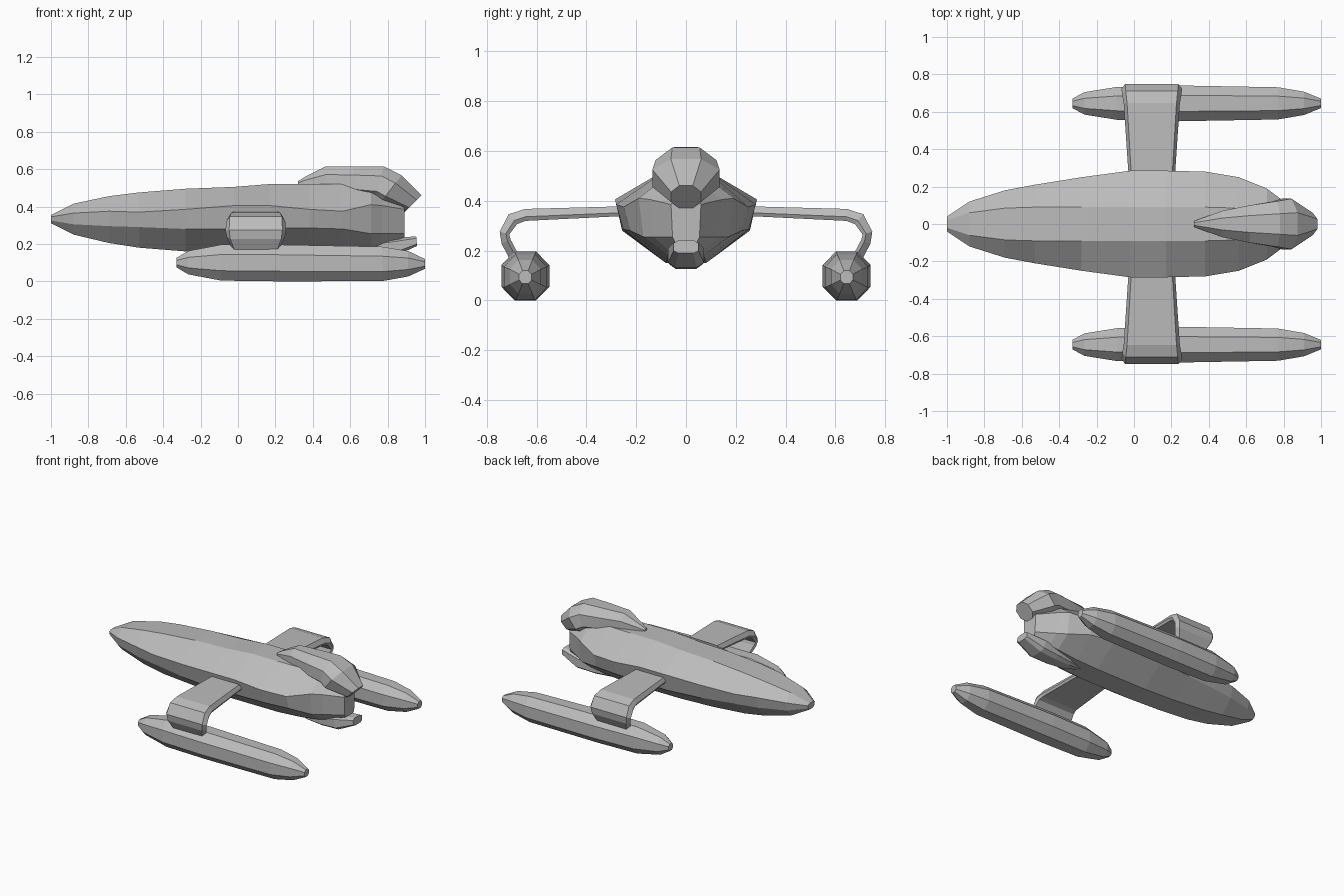
import bpy, bmesh
from math import sin, cos, radians
from mathutils import Vector

cube = bpy.data.objects.get("Cube")
if cube:
    bpy.data.objects.remove(cube)

grey = bpy.data.materials.new("hull grey")
grey.use_nodes = True
grey.diffuse_color = (0.5, 0.5, 0.5, 1)
grey.node_tree.nodes["Principled BSDF"].inputs["Base Color"].default_value = (0.5, 0.5, 0.5, 1)


def loft(name, rings):
    """Skin a list of equal-length rings and cap both ends."""
    bm = bmesh.new()
    loops = [[bm.verts.new(p) for p in ring] for ring in rings]
    for a, b in zip(loops, loops[1:]):
        for i in range(len(a)):
            j = (i + 1) % len(a)
            bm.faces.new((a[i], a[j], b[j], b[i]))
    bm.faces.new(loops[0])
    bm.faces.new(loops[-1])
    bmesh.ops.recalc_face_normals(bm, faces=bm.faces)
    mesh = bpy.data.meshes.new(name)
    bm.to_mesh(mesh)
    bm.free()
    mesh.materials.append(grey)
    obj = bpy.data.objects.new(name, mesh)
    bpy.context.collection.objects.link(obj)
    return obj


def octagon(x, y, z, w, h, tilt=0, flat=0.45):
    """Eight-sided ring across x, leaning toward +x by tilt degrees."""
    t = radians(tilt)
    shape = [(flat, 1), (1, flat), (1, -flat), (flat, -1),
             (-flat, -1), (-1, -flat), (-1, flat), (-flat, 1)]
    return [Vector((x + v * h * sin(t), y + u * w, z + v * h * cos(t))) for u, v in shape]


def hull_ring(x, w, top, upper, lower, bottom, flat):
    half = [(flat, top), (w, upper), (w * 0.9, lower), (flat * 0.9, bottom)]
    pts = half + [(-y, z) for y, z in reversed(half)]
    return [(x, y, z) for y, z in pts]


# Fuselage: x, half width, top, upper edge, lower edge, bottom, half flat
hull = [
    (-1.0, 0.04, 0.355, 0.345, 0.325, 0.31, 0.02),
    (-0.88, 0.12, 0.415, 0.365, 0.305, 0.25, 0.06),
    (-0.69, 0.18, 0.455, 0.375, 0.295, 0.205, 0.085),
    (-0.53, 0.21, 0.475, 0.37, 0.29, 0.18, 0.09),
    (-0.28, 0.25, 0.495, 0.385, 0.28, 0.16, 0.09),
    (-0.02, 0.285, 0.505, 0.405, 0.28, 0.15, 0.09),
    (0.17, 0.285, 0.52, 0.405, 0.285, 0.15, 0.09),
    (0.38, 0.28, 0.52, 0.385, 0.285, 0.15, 0.09),
    (0.56, 0.25, 0.52, 0.375, 0.28, 0.16, 0.085),
    (0.71, 0.19, 0.495, 0.41, 0.255, 0.18, 0.08),
    (0.77, 0.145, 0.46, 0.405, 0.255, 0.195, 0.07),
    (0.89, 0.06, 0.405, 0.385, 0.255, 0.235, 0.05),
]
loft("fuselage", [hull_ring(*s) for s in hull])

# Dorsal engine, bending down at the back
dorsal = [
    (0.32, 0.52, 0.015, 0.015, 0),
    (0.36, 0.525, 0.03, 0.035, 0),
    (0.47, 0.535, 0.07, 0.08, 0),
    (0.62, 0.53, 0.1, 0.085, 0),
    (0.755, 0.522, 0.122, 0.095, 15),
    (0.815, 0.49, 0.135, 0.098, 38),
    (0.935, 0.415, 0.06, 0.064, 45),
]
loft("dorsal_engine", [octagon(x, 0, z, w, h, t) for x, z, w, h, t in dorsal])

# Ventral engine, bending up at the back
ventral = [
    (0.46, 0.165, 0.01, 0.01, 0),
    (0.58, 0.165, 0.05, 0.035, 0),
    (0.7, 0.17, 0.065, 0.045, 0),
    (0.82, 0.18, 0.072, 0.05, -15),
    (0.955, 0.215, 0.05, 0.026, -5),
]
loft("ventral_engine", [octagon(x, 0, z, w, h, t, 0.6) for x, z, w, h, t in ventral])

# Side pods: x, centre height, half width, half height
pod = [
    (-0.33, 0.1, 0.025, 0.025),
    (-0.265, 0.1, 0.06, 0.063),
    (-0.09, 0.1, 0.088, 0.096),
    (0.22, 0.098, 0.096, 0.098),
    (0.77, 0.093, 0.086, 0.092),
    (0.91, 0.094, 0.062, 0.068),
    (1.0, 0.093, 0.025, 0.026),
]

# Curved struts: y, z, half chord, half thickness
strut = [
    (0.2, 0.36, 0.12, 0.019),
    (0.645, 0.343, 0.15, 0.024),
    (0.695, 0.326, 0.158, 0.026),
    (0.729, 0.27, 0.162, 0.02),
    (0.722, 0.235, 0.155, 0.02),
    (0.685, 0.165, 0.125, 0.02),
]


def strut_rings(side):
    rings = []
    for i, (y, z, chord, thick) in enumerate(strut):
        before, after = strut[max(i - 1, 0)], strut[min(i + 1, len(strut) - 1)]
        along = Vector((0, after[0] - before[0], after[1] - before[1])).normalized()
        out = Vector((0, -along.z, along.y)) * thick
        centre = Vector((0.095, y, z))
        section = [(-0.88, 1), (0.88, 1), (1, -0.3), (0.94, -1), (-0.94, -1), (-1, -0.3)]
        ring = [centre + Vector((u * chord, 0, 0)) + out * v for u, v in section]
        rings.append([(p.x, p.y * side, p.z) for p in ring])
    return rings


for side, label in ((1, "left"), (-1, "right")):
    loft(label + "_pod", [octagon(x, side * 0.645, z, w, h) for x, z, w, h in pod])
    loft(label + "_strut", strut_rings(side))
